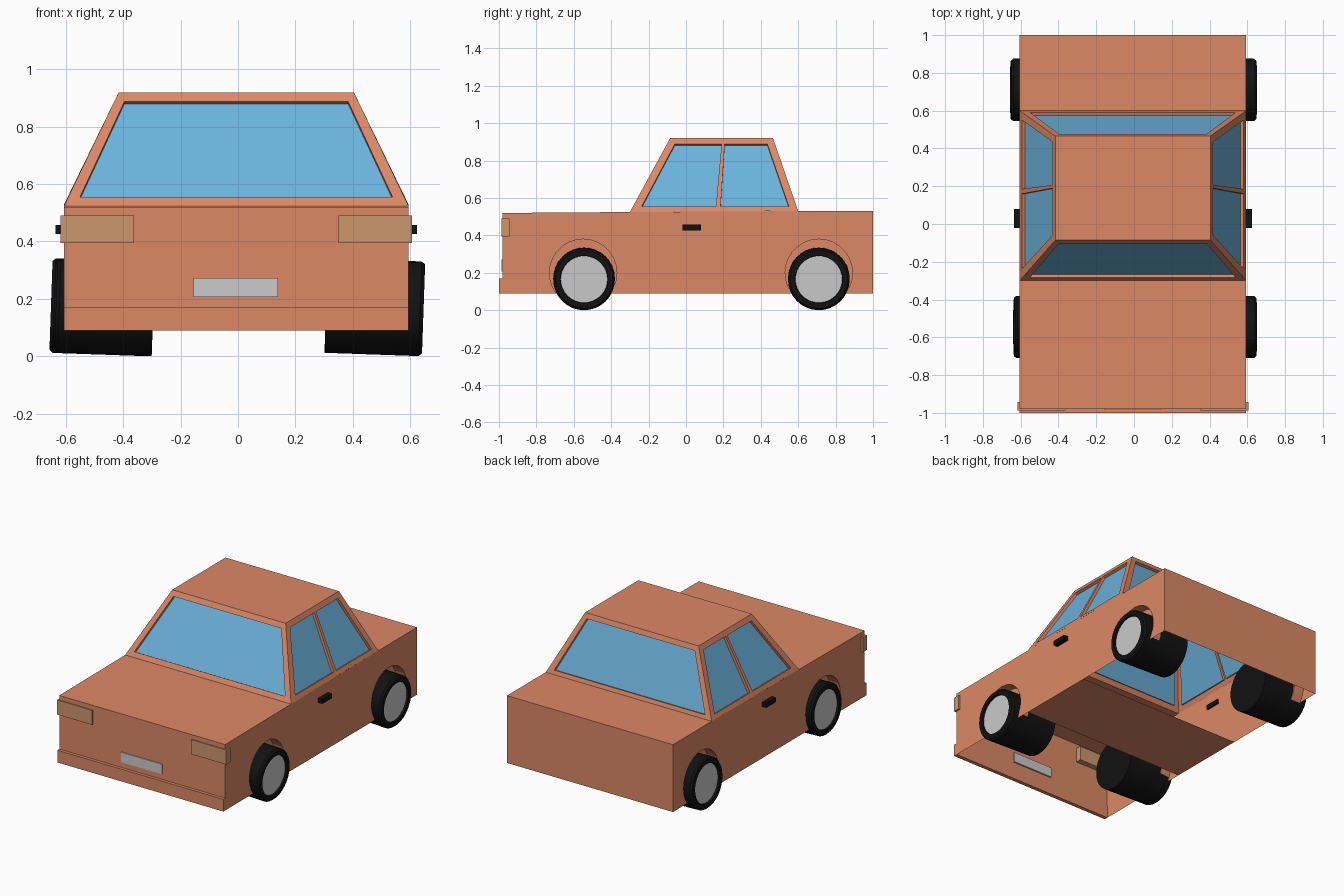
import bpy, bmesh
from math import pi, cos, sin, asin, radians
from mathutils import Vector, Matrix

if "Cube" in bpy.data.objects:
    bpy.data.objects.remove(bpy.data.objects["Cube"])

CX = -0.006          # body sits slightly off the wheel centre
W = 0.6              # half width of body
BOT = 0.09
TOP_X, TOP_Z = 0.41, 0.92


def material(name, rgb):
    m = bpy.data.materials.new(name)
    m.diffuse_color = (*rgb, 1)
    m.use_nodes = True
    m.node_tree.nodes["Principled BSDF"].inputs["Base Color"].default_value = m.diffuse_color
    return m


PAINT = material("paint", (0.72, 0.25, 0.13))
GLASS = material("glass", (0.15, 0.45, 0.72))
RUBBER = material("rubber", (0.006, 0.006, 0.006))
LAMP = material("lamp", (0.60, 0.31, 0.15))


def finish(name, bm, mat=None, loc=(0, 0, 0), recalc=True):
    bmesh.ops.remove_doubles(bm, verts=bm.verts[:], dist=1e-5)
    if recalc:
        bmesh.ops.recalc_face_normals(bm, faces=bm.faces[:])
    me = bpy.data.meshes.new(name)
    bm.to_mesh(me)
    bm.free()
    ob = bpy.data.objects.new(name, me)
    ob.location = loc
    bpy.context.collection.objects.link(ob)
    if mat:
        me.materials.append(mat)
    return ob


def face(bm, pts):
    return bm.faces.new([bm.verts.new(p) for p in pts])


def box(name, lo, hi, mat=None):
    bm = bmesh.new()
    bmesh.ops.create_cube(bm, size=1)
    lo, hi = Vector(lo), Vector(hi)
    for v in bm.verts:
        v.co = Vector([c * d for c, d in zip(v.co, hi - lo)]) + (lo + hi) / 2
    return finish(name, bm, mat)


# Lower body shell: open underneath, with shallow wheel wells
ARCH_Z, ARCH_R, WELL = 0.2, 0.18, 0.07
a0 = asin((ARCH_Z - BOT) / ARCH_R)


def arch(yc, n=20):
    return [(yc + ARCH_R * cos(t), ARCH_Z + ARCH_R * sin(t))
            for t in (pi + a0 - i * (pi + 2 * a0) / n for i in range(n + 1))]


F, R = arch(-0.55), arch(0.71)
top_line = [(1.0, 0.53), (0.6, 0.53), (-0.3, 0.525), (-0.98, 0.52)]
side = [(-0.98, BOT)] + F + R + [(1.0, BOT)] + top_line
bm = bmesh.new()
for s in (-1, 1):
    face(bm, [(s * W, y, z) for y, z in side])
    for arc in (F, R):
        face(bm, [(s * (W - WELL), y, z) for y, z in arc])
        for (y1, z1), (y2, z2) in zip(arc, arc[1:]):
            face(bm, [(s * W, y1, z1), (s * W, y2, z2),
                      (s * (W - WELL), y2, z2), (s * (W - WELL), y1, z1)])


def across(p, q):
    face(bm, [(-W, *p), (W, *p), (W, *q), (-W, *q)])


across((-0.98, BOT), (-0.98, 0.52))     # nose
across((-0.98, 0.52), (-0.3, 0.525))    # bonnet
across((0.6, 0.53), (1.0, 0.53))        # boot lid
across((1.0, 0.53), (1.0, BOT))         # tail
finish("body", bm, PAINT, (CX, 0, 0))

# Floor pan between the axles
bm = bmesh.new()
face(bm, [(-W, -0.3, BOT), (-W, 0.23, BOT), (W, 0.23, BOT), (W, -0.3, BOT)])
finish("floor", bm, PAINT, (CX, 0, 0))


# Cabin: framed panels with recessed glass
def side_pt(s, y, z):
    return Vector((s * (W - (z - 0.528) * (W - TOP_X) / (TOP_Z - 0.528)), y, z))


def front_pt(x, z):
    return Vector((x, -0.3 + (z - 0.525) * 0.215 / (TOP_Z - 0.525), z))


def rear_pt(x, z):
    return Vector((x, 0.6 - (z - 0.53) * 0.135 / (TOP_Z - 0.53), z))


cab, glass = bmesh.new(), bmesh.new()
centre = Vector((0, 0.19, 0.7))


def panel(outer, inner):
    n = (inner[1] - inner[0]).cross(inner[3] - inner[0]).normalized()
    if n.dot(centre - inner[0]) < 0:
        n = -n
    deep = [p + n * 0.018 for p in inner]
    for i in range(4):
        j = (i + 1) % 4
        face(cab, [outer[i], outer[j], inner[j], inner[i]])
        face(cab, [inner[i], inner[j], deep[j], deep[i]])
    f = face(glass, deep)
    f.normal_update()
    if f.normal.dot(n) > 0:
        f.normal_flip()


WZ0, WZ1 = 0.555, 0.888
for pt, z0 in ((front_pt, 0.525), (rear_pt, 0.53)):
    panel([pt(-W, z0), pt(W, z0), pt(TOP_X, TOP_Z), pt(-TOP_X, TOP_Z)],
          [pt(-0.545, WZ0), pt(0.545, WZ0), pt(0.39, WZ1), pt(-0.39, WZ1)])
for s in (-1, 1):
    panel([Vector((s * W, -0.3, 0.525)), side_pt(s, 0.17, 0.528),
           side_pt(s, 0.2, TOP_Z), side_pt(s, -0.085, TOP_Z)],
          [side_pt(s, -0.237, WZ0), side_pt(s, 0.16, WZ0),
           side_pt(s, 0.19, WZ1), side_pt(s, -0.06, WZ1)])
    panel([side_pt(s, 0.17, 0.528), Vector((s * W, 0.6, 0.53)),
           side_pt(s, 0.465, TOP_Z), side_pt(s, 0.2, TOP_Z)],
          [side_pt(s, 0.185, WZ0), side_pt(s, 0.55, WZ0),
           side_pt(s, 0.435, WZ1), side_pt(s, 0.207, WZ1)])
face(cab, [(-TOP_X, -0.085, TOP_Z), (TOP_X, -0.085, TOP_Z),
           (TOP_X, 0.465, TOP_Z), (-TOP_X, 0.465, TOP_Z)])
finish("cabin_frame", cab, PAINT, (CX, 0, 0))
finish("windows", glass, GLASS, (CX, 0, 0), recalc=False)

# Front trim and door handles
box("bumper", (CX - W, -1.0, BOT), (CX + W, -0.975, 0.17), PAINT)
box("number_plate", (-0.155, -0.986, 0.207), (0.14, -0.97, 0.272))
for s, label in ((-1, "left"), (1, "right")):
    xs = sorted((CX + s * 0.357, CX + s * 0.612))
    box(label + "_headlight", (xs[0], -0.987, 0.395), (xs[1], -0.943, 0.49), LAMP)
    xs = sorted((CX + s * 0.59, CX + s * 0.63))
    box(label + "_handle", (xs[0], -0.02, 0.427), (xs[1], 0.08, 0.457), RUBBER)

# Wheels: lathed wide tyres with a recessed hub disc, leaning slightly
N, L = 32, 0.34


def ring(x, r):
    return [Vector((x, r * cos(2 * pi * i / N), r * sin(2 * pi * i / N))) for i in range(N)]


def wheel(name, s, x, y):
    place = Matrix.Translation((x, y, 0.171)) @ Matrix.Rotation(radians(2), 4, 'Y')
    h = s * L / 2
    rings = [ring(a, r) for a, r in ((-h, 0.165), (h - s * 0.012, 0.165), (h, 0.155),
                                     (h, 0.127), (h - s * 0.012, 0.125))]
    bm = bmesh.new()
    face(bm, rings[0])
    for p, q in zip(rings, rings[1:]):
        for i in range(N):
            j = (i + 1) % N
            face(bm, [p[i], p[j], q[j], q[i]])
    bm.transform(place)
    tyre = finish(name + "_tyre", bm, RUBBER)
    bm = bmesh.new()
    face(bm, rings[-1] if s > 0 else rings[-1][::-1])
    bm.transform(place)
    finish(name + "_hub", bm, recalc=False)
    bpy.ops.object.select_all(action='DESELECT')
    tyre.select_set(True)
    bpy.context.view_layer.objects.active = tyre
    bpy.ops.object.shade_smooth_by_angle(angle=radians(30))


wheel("front_left", -1, -0.465, -0.545)
wheel("front_right", 1, 0.477, -0.545)
wheel("rear_left", -1, -0.482, 0.71)
wheel("rear_right", 1, 0.477, 0.71)
